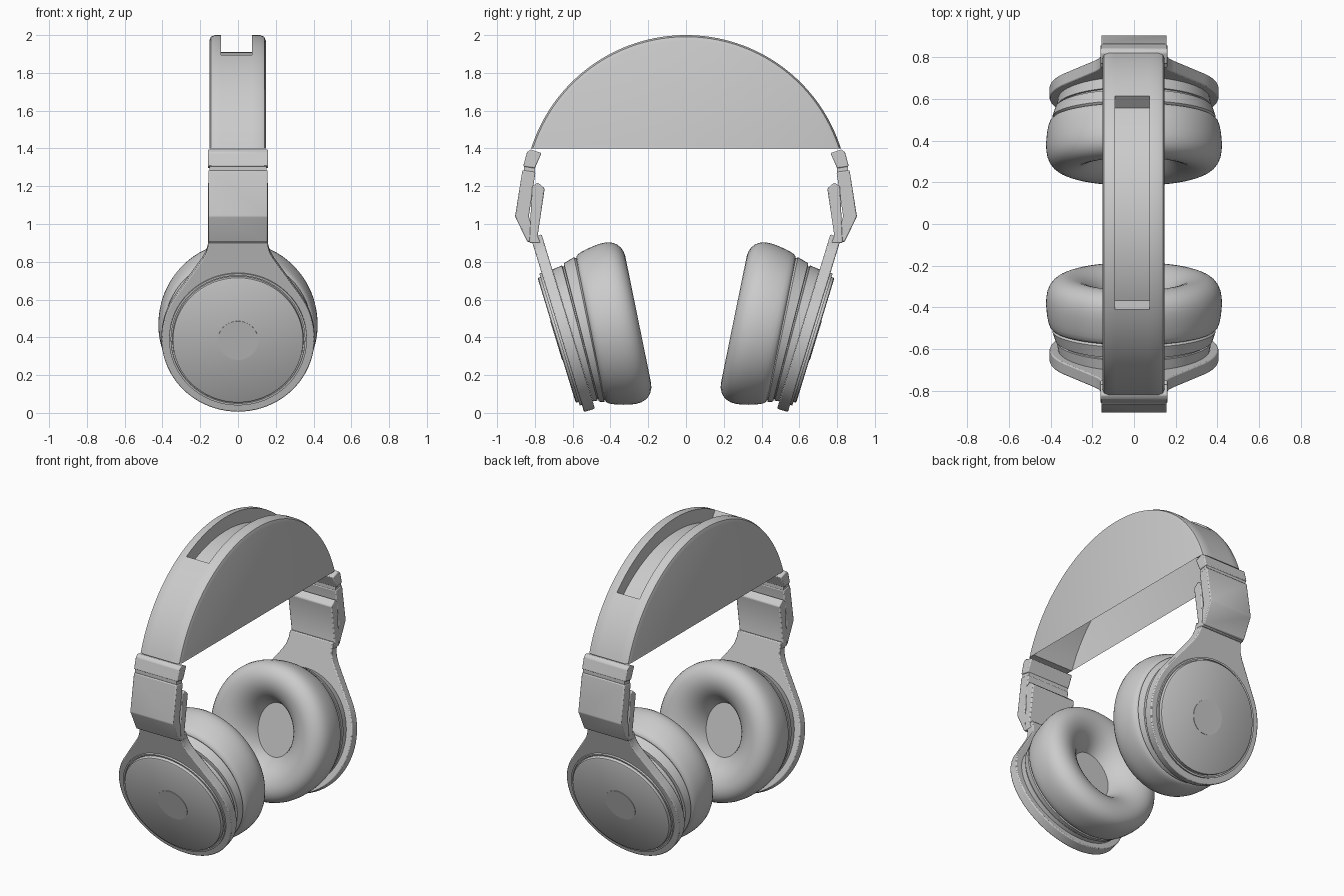
import bpy, bmesh
from math import sin, cos, pi, radians, asin, atan2

if "Cube" in bpy.data.objects:
    bpy.data.objects.remove(bpy.data.objects["Cube"])


def finish(name, verts, faces, bevel=0, subsurf=0, mirror=True, angle=35):
    me = bpy.data.meshes.new(name)
    me.from_pydata(verts, [], faces)
    bm = bmesh.new()
    bm.from_mesh(me)
    bmesh.ops.recalc_face_normals(bm, faces=bm.faces)
    bm.to_mesh(me)
    bm.free()
    ob = bpy.data.objects.new(name, me)
    bpy.context.collection.objects.link(ob)
    bpy.ops.object.select_all(action='DESELECT')
    ob.select_set(True)
    bpy.context.view_layer.objects.active = ob
    bpy.ops.object.shade_smooth_by_angle(angle=radians(angle))
    if bevel:
        m = ob.modifiers.new("bevel", 'BEVEL')
        m.width, m.segments, m.limit_method = bevel, 2, 'ANGLE'
    if subsurf:
        m = ob.modifiers.new("subsurf", 'SUBSURF')
        m.levels = m.render_levels = subsurf
    if mirror:
        m = ob.modifiers.new("mirror", 'MIRROR')
        m.use_axis = (False, True, False)
        m.use_mirror_merge = False
    return ob


def place(frame, x, v, d):
    """Tilted cup frame: v runs up the cup face, d runs inward to the ear."""
    cy, cz, tilt = frame
    t = radians(tilt)
    return (x, cy - v * sin(t) + d * cos(t), cz + v * cos(t) + d * sin(t))


def loft(name, rings, caps=(False, True), seg=64, **kw):
    """Rings are (frame, inward distance, radius x, radius v)."""
    verts = [place(f, rx * cos(2 * pi * k / seg), rv * sin(2 * pi * k / seg), d)
             for f, d, rx, rv in rings for k in range(seg)]
    faces = [(i * seg + k, i * seg + (k + 1) % seg,
              (i + 1) * seg + (k + 1) % seg, (i + 1) * seg + k)
             for i in range(len(rings) - 1) for k in range(seg)]
    if caps[0]:
        faces.append(tuple(range(seg)))
    if caps[1]:
        faces.append(tuple(range((len(rings) - 1) * seg, len(rings) * seg)))
    return finish(name, verts, faces, **kw)


def prism(name, front, back, **kw):
    n = len(front)
    faces = [tuple(range(n)), tuple(range(n, 2 * n))]
    faces += [(k, (k + 1) % n, n + (k + 1) % n, n + k) for k in range(n)]
    return finish(name, front + back, faces, **kw)


def side_prism(name, profile, half, bevel=0.006):
    return prism(name, [(-half, y, z) for y, z in profile],
                 [(half, y, z) for y, z in profile], bevel=bevel)


# headband: outer arch with rounded edges and a top slot, inner arch as floor
A_OUT, A_IN = atan2(0.82, 0.26), atan2(0.76, 0.311)
s0, s1 = asin(-0.41 / 0.86) / A_OUT, asin(0.615 / 0.86) / A_OUT
ts = sorted([i / 32 - 1 for i in range(65)] + [s0, s1])
section = [(-0.152, 0.03), (-0.144, 0.009), (-0.122, 0), (-0.09, 0),
           (0.075, 0), (0.117, 0), (0.139, 0.009), (0.147, 0.03)]
C, N = len(section), len(ts)
verts = []
for t in ts:
    a = A_OUT * t
    verts += [(x, (0.86 - h) * sin(a), max(1.4, 1.14 + (0.86 - h) * cos(a)))
              for x, h in section]
for t in ts:
    a = A_IN * t
    verts += [(x, 0.821 * sin(a), 1.089 + 0.821 * cos(a)) for x, h in section]


def o(i, j):
    return i * C + j


def n(i, j):
    return (N + i) * C + j


faces = []
for i in range(N - 1):
    slot = s0 <= ts[i] < s1
    for j in range(C - 1):
        faces.append((n(i, j), n(i + 1, j), n(i + 1, j + 1), n(i, j + 1)))
        if not (slot and j == 3):
            faces.append((o(i, j), o(i, j + 1), o(i + 1, j + 1), o(i + 1, j)))
    if slot:
        for j in (3, 4):
            faces.append((o(i, j), o(i + 1, j), n(i + 1, j), n(i, j)))
for i in (ts.index(s0), ts.index(s1)):
    faces.append((o(i, 3), o(i, 4), n(i, 4), n(i, 3)))
for i in (0, N - 1):
    faces += [(o(i, j), o(i, j + 1), n(i, j + 1), n(i, j)) for j in range(C - 1)]
# flat side webs that close the arch down to its chord
faces += [tuple(o(i, j) for i in range(N)) for j in (0, C - 1)]
finish("headband", verts, faces, mirror=False)

# collar joints under the headband ends
side_prism("collar", [(-0.862, 1.305), (-0.842, 1.38), (-0.822, 1.395),
                      (-0.765, 1.375), (-0.80, 1.295)], 0.16)
side_prism("collar_seam", [(-0.858, 1.27), (-0.858, 1.31), (-0.80, 1.30),
                           (-0.80, 1.27)], 0.152, 0)

# yoke arm and the inner slider plate beside it
side_prism("arm", [(-0.866, 1.285), (-0.905, 1.04), (-0.84, 0.905),
                   (-0.79, 0.905), (-0.832, 1.04), (-0.797, 1.275)], 0.157)
side_prism("slider_plate", [(-0.815, 1.2), (-0.785, 1.22), (-0.748, 1.188),
                            (-0.785, 0.94), (-0.77, 0.90), (-0.83, 0.90)], 0.16)

# yoke plate: round body running into the neck
PLATE = (-0.658, 0.392, 17)
PAD = (-0.508, 0.442, 11.5)
a0, a1 = radians(145), radians(395)
outline = [(0.405 * cos(a0 + (a1 - a0) * k / 56), 0.405 * sin(a0 + (a1 - a0) * k / 56))
           for k in range(57)]
neck = [(0.19, 0.435), (0.168, 0.475), (0.158, 0.515), (0.156, 0.56)]
outline += neck + [(-x, v) for x, v in reversed(neck)]
prism("yoke_plate", [place(PLATE, x, v, 0) for x, v in outline],
      [place(PLATE, x, v, 0.06) for x, v in outline], bevel=0.006)

# outer cover disc with a trim groove, and its round centre badge
cover = [(0.01, 0.365), (-0.012, 0.365), (-0.012, 0.354), (-0.002, 0.354),
         (-0.002, 0.347), (-0.024, 0.345), (-0.028, 0.338)]
loft("cover_disc", [(PLATE, d, r, r) for d, r in cover])
loft("centre_disc", [(PLATE, d, 0.107, 0.107) for d in (-0.026, -0.031)])

# wedge-shaped cup housing between the yoke plate and the cushion
shell = []
for t, r in [(0, 0.365), (0.4, 0.37), (0.42, 0.362), (0.48, 0.362),
             (0.5, 0.378), (0.95, 0.392), (1.05, 0.38)]:
    f = (-0.60 + 0.092 * t, 0.41 + 0.032 * t, 17 - 5.5 * t)
    shell.append((f, 0, r, r))
loft("cup_housing", shell, caps=(True, True))

# soft ear cushion and the driver cover at the bottom of its opening
soft = [(0, 0.34, 0.34), (0, 0.385, 0.385), (0.012, 0.405, 0.405),
        (0.06, 0.418, 0.42), (0.13, 0.425, 0.436), (0.19, 0.42, 0.438),
        (0.235, 0.395, 0.415), (0.26, 0.35, 0.37), (0.262, 0.3, 0.32),
        (0.245, 0.245, 0.27), (0.21, 0.195, 0.225), (0.16, 0.155, 0.19),
        (0.11, 0.13, 0.168), (0.09, 0.125, 0.163)]
loft("ear_cushion", [(PAD, d, rx, rv) for d, rx, rv in soft],
     caps=(False, False), seg=48, subsurf=1, angle=180)
loft("driver_cover", [(PAD, d, 0.14, 0.18) for d in (0.09, 0.11)])
